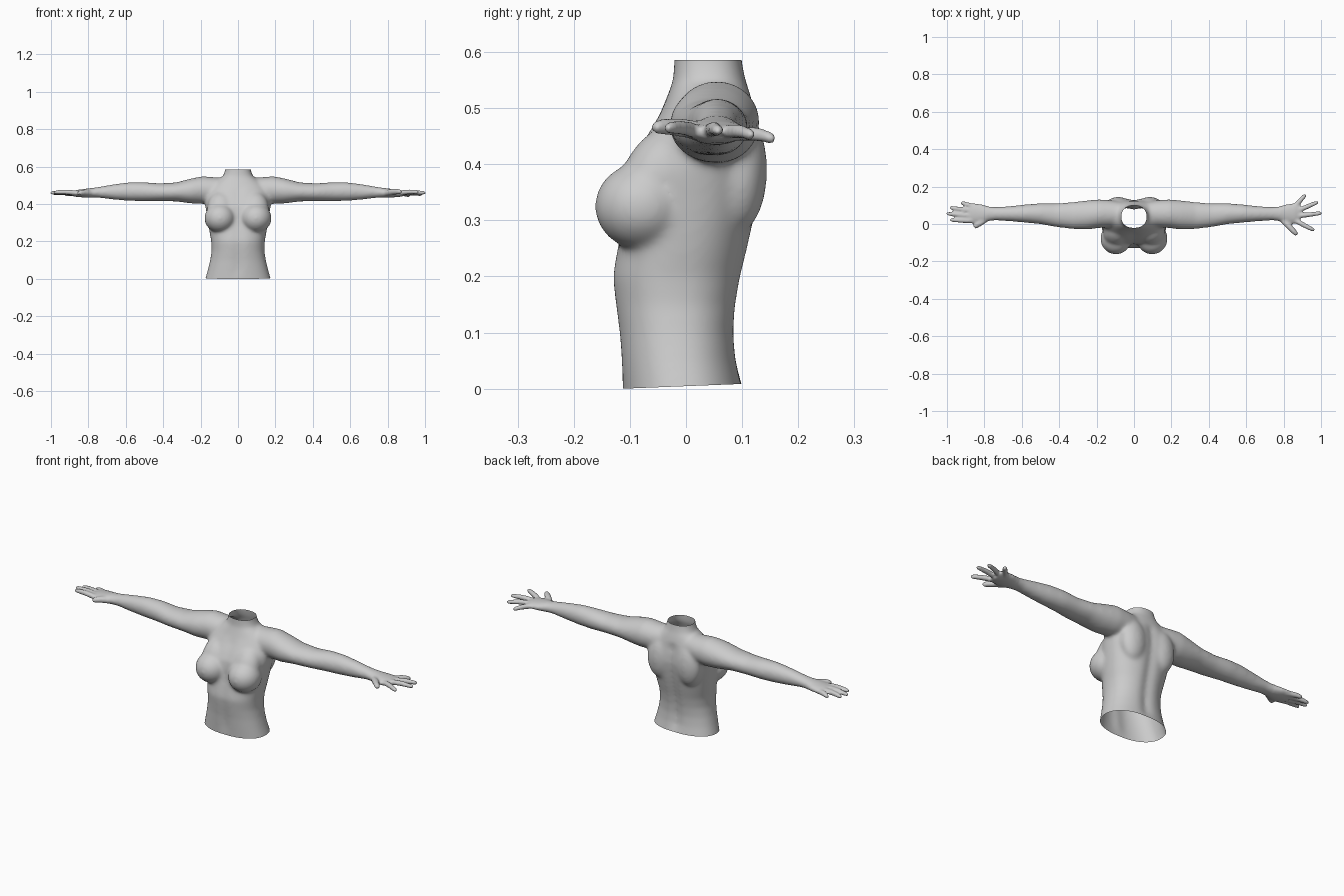
import bpy, bmesh
from math import cos, sin, pi, exp, copysign
from mathutils import Vector, Matrix

if "Cube" in bpy.data.objects:
    bpy.data.objects.remove(bpy.data.objects["Cube"])

N = 32
bm = bmesh.new()


def loft(rings):
    """Skin a closed tube through rings of points and cap both ends."""
    loops = [[bm.verts.new(p) for p in r] for r in rings]
    for a, b in zip(loops, loops[1:]):
        for i in range(len(a)):
            j = (i + 1) % len(a)
            bm.faces.new((a[i], a[j], b[j], b[i]))
    bm.faces.new(loops[0][::-1])
    bm.faces.new(loops[-1])


def ring(c, side, rs, rz):
    """Upright oval ring around c, spanning the side direction and z."""
    return [c + side * rs * cos(2 * pi * i / N) + Vector((0, 0, rz * sin(2 * pi * i / N)))
            for i in range(N)]


def ellipsoid(c, r, tilt=0.0):
    m = Matrix.Translation(c) @ Matrix.Rotation(tilt, 4, 'X') @ Matrix.Diagonal((*r, 1))
    bmesh.ops.create_uvsphere(bm, u_segments=32, v_segments=20, radius=1, matrix=m)


def torso_ring(z, hw, front, back):
    pts = []
    yc, ry = (front + back) / 2, (back - front) / 2
    for i in range(64):
        c, s = cos(2 * pi * i / 64), sin(2 * pi * i / 64)
        x = hw * copysign(abs(c) ** 0.88, c)
        y = ry * copysign(abs(s) ** 0.88, s)
        # spine groove behind, shallow midline in front
        if 0.02 < z < 0.5:
            y -= (0.012 if s > 0 else -0.006) * exp(-(x / 0.025) ** 2)
        pts.append(Vector((x, yc + y, z)))
    return pts


# torso and neck: height, half width, front y, back y
loft([torso_ring(*r) for r in (
    (-0.05, 0.187, -0.11, 0.112), (0, 0.175, -0.113, 0.102), (0.05, 0.161, -0.117, 0.092),
    (0.1, 0.149, -0.121, 0.088), (0.15, 0.141, -0.128, 0.092), (0.2, 0.143, -0.134, 0.101),
    (0.25, 0.152, -0.125, 0.113), (0.3, 0.16, -0.115, 0.124), (0.35, 0.168, -0.112, 0.133),
    (0.39, 0.175, -0.106, 0.138), (0.43, 0.175, -0.085, 0.135), (0.47, 0.165, -0.06, 0.128),
    (0.5, 0.145, -0.042, 0.121), (0.53, 0.108, -0.03, 0.113), (0.55, 0.08, -0.023, 0.106),
    (0.585, 0.067, -0.021, 0.099), (0.65, 0.066, -0.02, 0.097))])

# arm and palm: x, centre y, centre z, half depth, half height
ARM = ((0.05, .055, .48, .06, .06), (0.13, .055, .475, .073, .069), (0.19, .055, .475, .077, .074),
       (0.25, .048, .47, .078, .067), (0.33, .045, .465, .072, .051), (0.42, .047, .463, .063, .048),
       (0.5, .055, .466, .056, .051), (0.58, .056, .467, .049, .05), (0.66, .055, .465, .041, .042),
       (0.74, .055, .463, .036, .03), (0.785, .055, .46, .041, .026), (0.82, .053, .458, .053, .023),
       (0.86, .056, .457, .055, .019), (0.888, .058, .456, .048, .013))

# finger bases and tips (x, y, z); the +x hand is spread, the -x hand relaxed
BASES = ((.79, .028, .458), (.865, .017, .459), (.875, .043, .459), (.872, .07, .457), (.86, .094, .454))
TIPS = {1: ((.872, -.058, .466), (.965, -.035, .464), (1.003, .058, .459), (.985, .118, .452), (.918, .158, .445)),
        -1: ((.855, -.017, .458), (.985, .022, .462), (1.003, .056, .459), (.987, .088, .455), (.925, .114, .45))}

for s in (1, -1):
    loft([ring(Vector((s * x, y, z)), Vector((0, 1, 0)), ry, rz) for x, y, z, ry, rz in ARM])
    for k, (b, t) in enumerate(zip(BASES, TIPS[s])):
        b, t = Vector((s * b[0], *b[1:])), Vector((s * t[0], *t[1:]))
        d = t - b
        side = Vector((-d.y, d.x, 0)).normalized()
        fat = 1.25 if k == 0 else 1.0
        loft([ring(b + d * f + Vector((0, 0, 0.004 * sin(pi * f))), side, r * fat, r * fat)
              for f, r in ((-.2, .012), (.2, .0135), (.5, .013), (.8, .0115), (.95, .0095), (1, .006))])
    # breast, upper chest slope, shoulder blade
    ellipsoid((s * 0.097, -0.078, 0.325), (0.083, 0.085, 0.078))
    ellipsoid((s * 0.092, -0.055, 0.375), (0.072, 0.06, 0.1), -0.45)
    ellipsoid((s * 0.085, 0.095, 0.39), (0.07, 0.05, 0.11))

bmesh.ops.recalc_face_normals(bm, faces=bm.faces)
raw = bpy.data.meshes.new("body_parts")
bm.to_mesh(raw)
bm.free()

# fuse the parts into one skin
body = bpy.data.objects.new("upper_body", raw)
bpy.context.collection.objects.link(body)
mod = body.modifiers.new("fuse", 'REMESH')
mod.mode = 'VOXEL'
mod.voxel_size = 0.006
dg = bpy.context.evaluated_depsgraph_get()
mesh = bpy.data.meshes.new_from_object(body.evaluated_get(dg))
body.modifiers.clear()
body.data = mesh

# soften: strongly on the body, lightly on the hands
bm = bmesh.new()
bm.from_mesh(mesh)
for limit, count in ((2, 3), (0.78, 14)):
    verts = [v for v in bm.verts if abs(v.co.x) < limit]
    for _ in range(count):
        bmesh.ops.smooth_vert(bm, verts=verts, factor=0.5, use_axis_x=True, use_axis_y=True, use_axis_z=True)

# open the waist and the neck
for co, no in (((0, -0.113, 0.0), (0, 0.04, -1)), ((0, 0, 0.586), (0, 0, 1))):
    bmesh.ops.bisect_plane(bm, geom=bm.verts[:] + bm.edges[:] + bm.faces[:], dist=1e-5,
                           plane_co=co, plane_no=no, clear_outer=True)
for f in bm.faces:
    f.smooth = True
bm.to_mesh(mesh)
bm.free()
